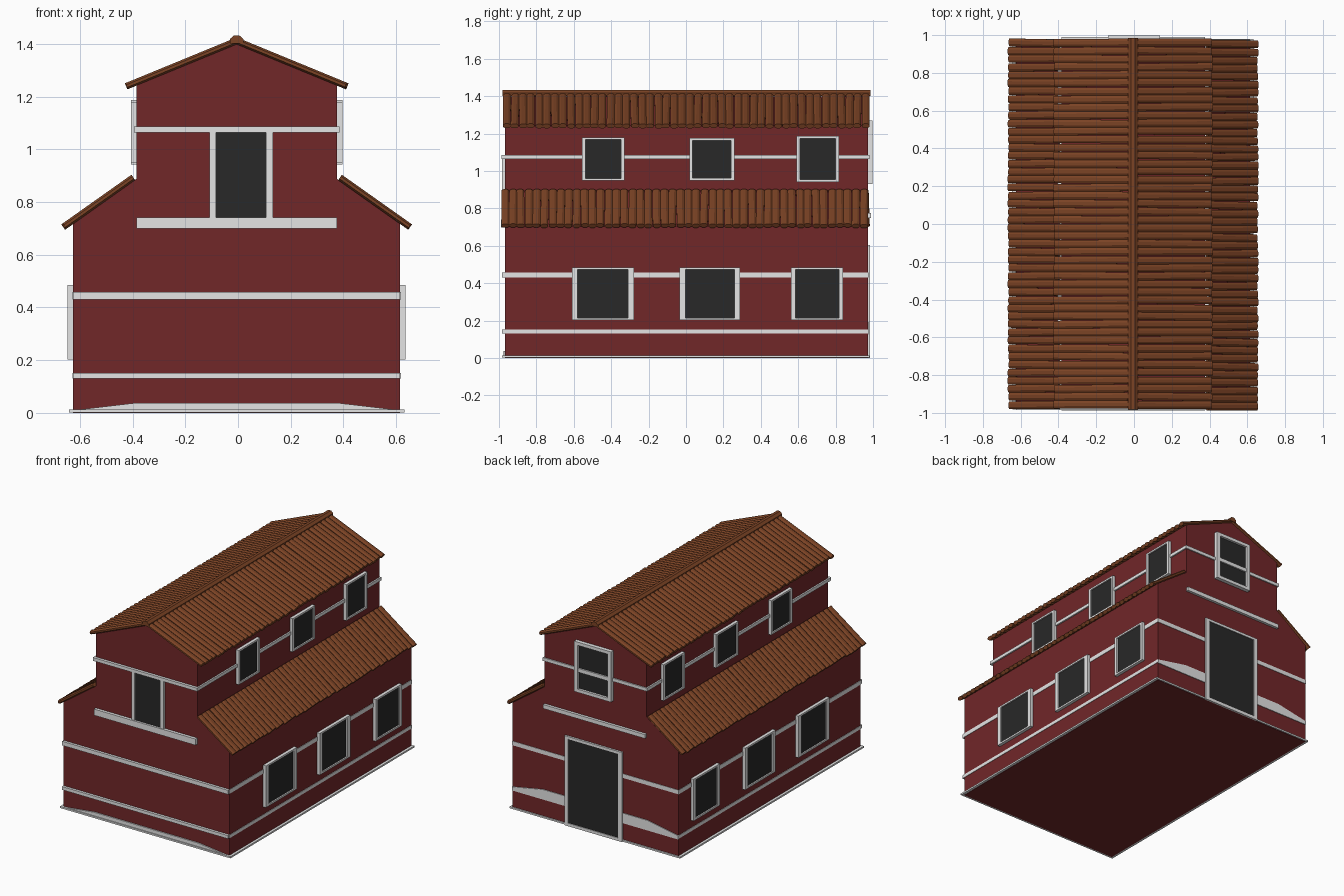
import bpy, bmesh, math, random
from mathutils import Vector

if "Cube" in bpy.data.objects:
    bpy.data.objects.remove(bpy.data.objects["Cube"])

random.seed(4)


def mat(name, col):
    m = bpy.data.materials.new(name)
    m.diffuse_color = (*col, 1)
    m.use_nodes = True
    m.node_tree.nodes["Principled BSDF"].inputs["Base Color"].default_value = m.diffuse_color
    return m


RED = mat("barn red", (0.165, 0.02, 0.022))
WHITE = mat("trim white", (0.78, 0.78, 0.78))
BLACK = mat("dark opening", (0.021, 0.021, 0.021))
BROWN = mat("roof brown", (0.2, 0.056, 0.018))


def finish(name, bm, material):
    bmesh.ops.recalc_face_normals(bm, faces=bm.faces)
    me = bpy.data.meshes.new(name)
    bm.to_mesh(me)
    bm.free()
    me.materials.append(material)
    ob = bpy.data.objects.new(name, me)
    bpy.context.collection.objects.link(ob)
    return ob


def add_box(bm, x0, x1, y0, y1, z0, z1):
    r = bmesh.ops.create_cube(bm, size=1)
    for v in r["verts"]:
        v.co = ((x0 + x1) / 2 + v.co.x * (x1 - x0),
                (y0 + y1) / 2 + v.co.y * (y1 - y0),
                (z0 + z1) / 2 + v.co.z * (z1 - z0))


def boxes(name, material, *dims):
    bm = bmesh.new()
    for d in dims:
        add_box(bm, *d)
    return finish(name, bm, material)


def prism(name, material, pts, y0, y1):
    """Extrude an x-z outline along y."""
    bm = bmesh.new()
    f = bm.faces.new([bm.verts.new((x, y0, z)) for x, z in pts])
    r = bmesh.ops.extrude_face_region(bm, geom=[f])
    for v in r["geom"]:
        if isinstance(v, bmesh.types.BMVert):
            v.co.y = y1
    return finish(name, bm, material)


CX = -0.005            # centre line of the building
LW, UW = 0.62, 0.38    # half widths of lower and upper storey
F, B = -0.968, 0.972   # front and back wall

# Walls: one stepped gable profile
half = [(LW, 0.0), (LW, 0.717), (UW, 0.888), (UW, 1.242)]
prism("walls", RED, [(CX + x, z) for x, z in half] + [(CX, 1.398)]
      + [(CX - x, z) for x, z in reversed(half)], F, B)

# Floor sill
boxes("floor_sill", WHITE, (CX - LW - .017, CX + LW + .017, F - .015, B + .008, 0.002, 0.013))
boxes("floor_underside", RED, (CX - LW, CX + LW, F, B, 0, 0.003))
prism("front_sill_hump", WHITE, [(CX - LW, 0.01), (CX + LW, 0.01), (CX + 0.39, 0.037),
                                 (CX - 0.39, 0.037)], F - .008, F)

# Horizontal bands
for i, (z0, z1) in enumerate([(0.13, 0.152), (0.43, 0.458)]):
    boxes("lower_band_%d" % i, WHITE,
          (CX - LW - .003, CX + LW + .003, F - .004, B + .003, z0, z1),
          (CX - LW, CX + LW, F - .017, F, z0, z1))
boxes("upper_band", WHITE, (CX - UW - .01, CX + UW + .01, F - .018, B + .008, 1.064, 1.086))
prism("back_band_hump", WHITE, [(CX - LW, 0.125), (CX + LW, 0.125), (CX + LW, 0.15),
                                (CX + 0.39, 0.193), (CX - 0.39, 0.193), (CX - LW, 0.15)],
      B, B + .005)


# Side windows, mirrored on both sides
def side_window(name, wall, y0, y1, z0, z1, side, top):
    for s, lab in ((1, "right"), (-1, "left")):
        def span(a, b):
            return tuple(sorted((CX + s * (wall + a), CX + s * (wall + b))))
        fx = span(-.005, .021)
        boxes("%s_frame_%s" % (name, lab), WHITE,
              (*fx, y0, y0 + side, z0, z1), (*fx, y1 - side, y1, z0, z1),
              (*fx, y0 + side, y1 - side, z0, z0 + top),
              (*fx, y0 + side, y1 - side, z1 - top, z1))
        boxes("%s_pane_%s" % (name, lab), BLACK,
              (*span(-.001, .012), y0 + side / 2, y1 - side / 2, z0 + top / 2, z1 - top / 2))


for i, (y0, y1, w) in enumerate([(-.61, -.278, .031), (-.035, .29, .031), (.562, .84, .023)]):
    side_window("lower_window_%d" % i, LW, y0, y1, 0.203, 0.485, w, .012)
for i, (y0, y1, z0, z1) in enumerate([(-.556, -.33, .948, 1.18), (.018, .258, .95, 1.175),
                                      (.592, .818, .942, 1.186)]):
    side_window("upper_window_%d" % i, UW, y0, y1, z0, z1, .018, .012)

# Front loft door with posts and ledge
boxes("loft_door", BLACK, (-.09, .112, F - .006, F, .735, 1.066))
boxes("loft_door_posts", WHITE, (-.108, -.084, F - .015, F, .73, 1.066),
      (.107, .132, F - .015, F, .73, 1.066))
boxes("loft_ledge", WHITE, (CX - UW, CX + UW, F - .02, F, .699, .741))

# Back ledge, loft window and door
boxes("back_ledge", WHITE, (CX - UW, CX + UW, B, B + .018, .748, .775))
boxes("back_window_pane", BLACK, (-.13, .13, B, B + .01, .94, 1.26))
boxes("back_window_frame", WHITE,
      (-.138, -.112, B, B + .026, .93, 1.27), (.112, .138, B, B + .026, .93, 1.27),
      (-.112, .112, B, B + .026, .93, .952), (-.112, .112, B, B + .026, 1.248, 1.27),
      (-.112, .112, B, B + .02, 1.064, 1.09))
boxes("back_door", BLACK, (-.19, .2, B, B + .008, .014, .59))
boxes("back_door_frame", WHITE,
      (-.21, -.183, B, B + .013, .0, .605), (.193, .22, B, B + .013, .0, .605),
      (-.183, .193, B, B + .013, .588, .605), (-.183, .193, B, B + .013, .0, .02))


# Roof slopes: rows of rounded planks running from eave to ridge
def plank_roof(name, eave, top, y0, y1, count=46):
    bm = bmesh.new()
    pitch = (y1 - y0) / count
    along = Vector((top[0] - eave[0], 0, top[1] - eave[1])).normalized()
    up = along.cross(Vector((0, 1, 0)))
    for i in range(count):
        yc = y0 + (i + .5) * pitch
        rings = []
        for p, out in ((eave, -1), (top, 0)):
            c = Vector((p[0], yc + random.uniform(-.003, .003), p[1]))
            c += along * out * random.uniform(-.004, .004)
            ring = []
            for k in range(8):
                a = 2 * math.pi * (k + .5) / 8
                ring.append(bm.verts.new(c + Vector((0, 1, 0)) * math.cos(a) * pitch * .53
                                         + up * math.sin(a) * .0135))
            rings.append(ring)
        a, b = rings
        bm.faces.new(a)
        bm.faces.new(b)
        for k in range(8):
            bm.faces.new((a[k], a[(k + 1) % 8], b[(k + 1) % 8], b[k]))
    finish(name, bm, BROWN)


for s, lab in ((1, "right"), (-1, "left")):
    plank_roof("upper_roof_" + lab, (CX + s * .416, 1.24), (CX, 1.411), -.978, .98)
    plank_roof("lower_roof_" + lab, (CX + s * .655, .707), (CX + s * .392, .893),
               -.99 if s > 0 else -.978, .972 if s > 0 else .98)

# Ridge beam
prism("ridge_cap", BROWN, [(CX - .026, 1.402), (CX + .026, 1.402), (CX + .026, 1.418),
                           (CX + .01, 1.432), (CX - .01, 1.432), (CX - .026, 1.418)], -.982, .986)
